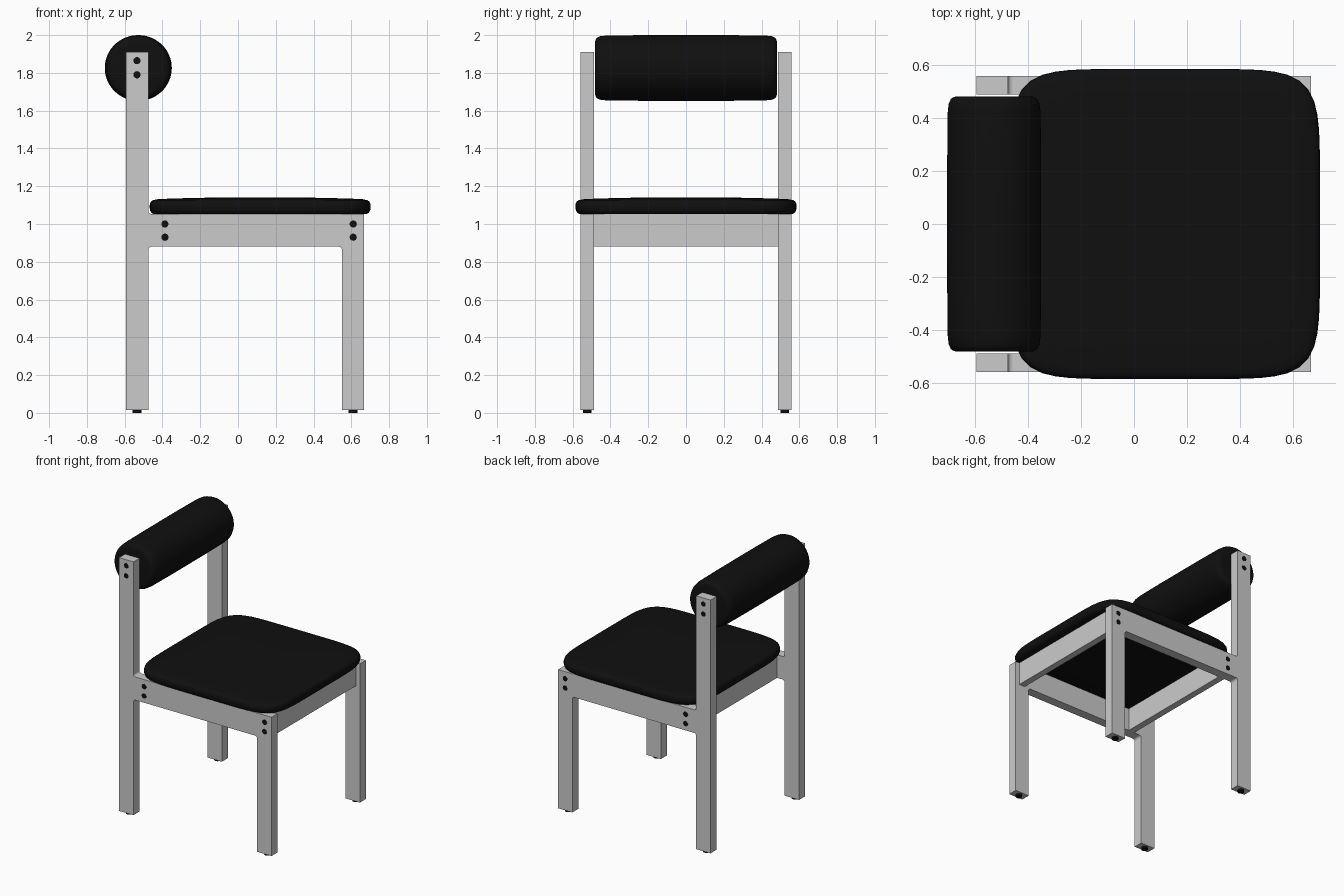
import bpy, bmesh
from math import sin, cos, pi, copysign, radians
from mathutils import Vector

if "Cube" in bpy.data.objects:
    bpy.data.objects.remove(bpy.data.objects["Cube"])

black = bpy.data.materials.new("black fabric")
black.diffuse_color = (0.005, 0.005, 0.005, 1)
black.use_nodes = True
black.node_tree.nodes["Principled BSDF"].inputs["Base Color"].default_value = black.diffuse_color


def finish(name, bm, mat=None, smooth=False):
    bmesh.ops.recalc_face_normals(bm, faces=bm.faces)
    me = bpy.data.meshes.new(name)
    bm.to_mesh(me)
    bm.free()
    ob = bpy.data.objects.new(name, me)
    bpy.context.collection.objects.link(ob)
    if mat:
        me.materials.append(mat)
    if smooth:
        bpy.ops.object.select_all(action='DESELECT')
        ob.select_set(True)
        bpy.context.view_layer.objects.active = ob
        bpy.ops.object.shade_smooth_by_angle(angle=radians(40))
    return ob


def loft(name, rings, mat):
    """Skin a stack of equal-length rings and cap both ends."""
    bm = bmesh.new()
    loops = [[bm.verts.new(p) for p in ring] for ring in rings]
    n = len(loops[0])
    for a, b in zip(loops, loops[1:]):
        for i in range(n):
            j = (i + 1) % n
            bm.faces.new((a[i], a[j], b[j], b[i]))
    bm.faces.new(loops[0][::-1])
    bm.faces.new(loops[-1])
    return finish(name, bm, mat, True)


def box(name, lo, hi):
    bm = bmesh.new()
    bmesh.ops.create_cube(bm, size=1)
    for v in bm.verts:
        v.co = [(l + h) / 2 + c * (h - l) for l, h, c in zip(lo, hi, v.co)]
    return finish(name, bm)


def cylinder(name, centre, radius, depth, axis):
    u = Vector((1, 0, 0))
    w = Vector((0, 0, 1)) if axis == 'Y' else Vector((0, 1, 0))
    d = Vector((0, 1, 0)) if axis == 'Y' else Vector((0, 0, 1))
    ring = [u * radius * cos(2 * pi * i / 24) + w * radius * sin(2 * pi * i / 24) for i in range(24)]
    c = Vector(centre)
    return loft(name, [[c + d * s * depth / 2 + p for p in ring] for s in (-1, 1)], black)


def fillet(cx, cz, r, a0, a1, steps=5):
    return [(cx + r * cos(radians(a0 + (a1 - a0) * i / steps)),
             cz + r * sin(radians(a0 + (a1 - a0) * i / steps))) for i in range(steps + 1)]


# Side frames: rear post, seat rail and front leg cut as one board
Y0, Y1, R = 0.488, 0.558, 0.018
outline = [(-0.594, 0.015), (-0.475, 0.015)]
outline += fillet(-0.475 + R, 0.88 - R, R, 180, 90)
outline += fillet(0.55 - R, 0.88 - R, R, 90, 0)
outline += [(0.55, 0.015), (0.668, 0.015), (0.668, 1.053)]
outline += fillet(-0.475 + R, 1.053 + R, R, 270, 180)
outline += [(-0.475, 1.91), (-0.594, 1.91)]
for side, s in (("right", -1), ("left", 1)):
    bm = bmesh.new()
    face = bm.faces.new([bm.verts.new((x, s * Y0, z)) for x, z in outline])
    ext = bmesh.ops.extrude_face_region(bm, geom=[face])
    verts = [g for g in ext["geom"] if isinstance(g, bmesh.types.BMVert)]
    bmesh.ops.translate(bm, verts=verts, vec=(0, s * (Y1 - Y0), 0))
    finish(side + "_side_frame", bm)

    # Bolt heads on the outer face
    for x, zs in ((-0.535, (1.865, 1.79)), (-0.387, (1.0, 0.93)), (0.61, (1.0, 0.93))):
        for z in zs:
            cylinder(side + "_bolt", (x, s * (Y1 - 0.008), z), 0.019, 0.018, 'Y')

    # Foot pads
    for x in (-0.535, 0.609):
        cylinder(side + "_foot", (x, s * (Y0 + Y1) / 2, 0.01), 0.023, 0.02, 'Z')

# Cross rails under the seat
for name, x in (("rear_rail", -0.387), ("front_rail", 0.61)):
    box(name, (x - 0.025, -Y0, 0.88), (x + 0.025, Y0, 1.053))

# Seat cushion: rounded square, gently domed
N, EXP = 96, 6.5


def seat_ring(scale, z):
    pts = []
    for i in range(N):
        a = 2 * pi * (i + 0.5) / N
        c, s = cos(a), sin(a)
        k = (abs(c) ** EXP + abs(s) ** EXP) ** (-1 / EXP)
        pts.append((0.117 + 0.585 * scale * k * c, 0.585 * scale * k * s, z))
    return pts


profile = [(0.5, 1.053), (0.965, 1.053), (0.985, 1.06), (0.997, 1.073), (1, 1.09), (0.998, 1.107),
           (0.988, 1.119), (0.97, 1.126), (0.93, 1.131), (0.8, 1.135), (0.5, 1.139), (0.1, 1.14)]
loft("seat_cushion", [seat_ring(s, z) for s, z in profile], black)

# Backrest roll between the posts
half = [(0.482, 0.13), (0.48, 0.148), (0.472, 0.16), (0.455, 0.168), (0.42, 0.172), (0.2, 0.174)]
roll = [(-y, r) for y, r in half] + [(y, r) for y, r in reversed(half)]
loft("backrest_roll", [[(-0.528 + 1.02 * r * cos(2 * pi * i / 64), y, 1.826 + r * sin(2 * pi * i / 64))
                        for i in range(64)] for y, r in roll], black)
